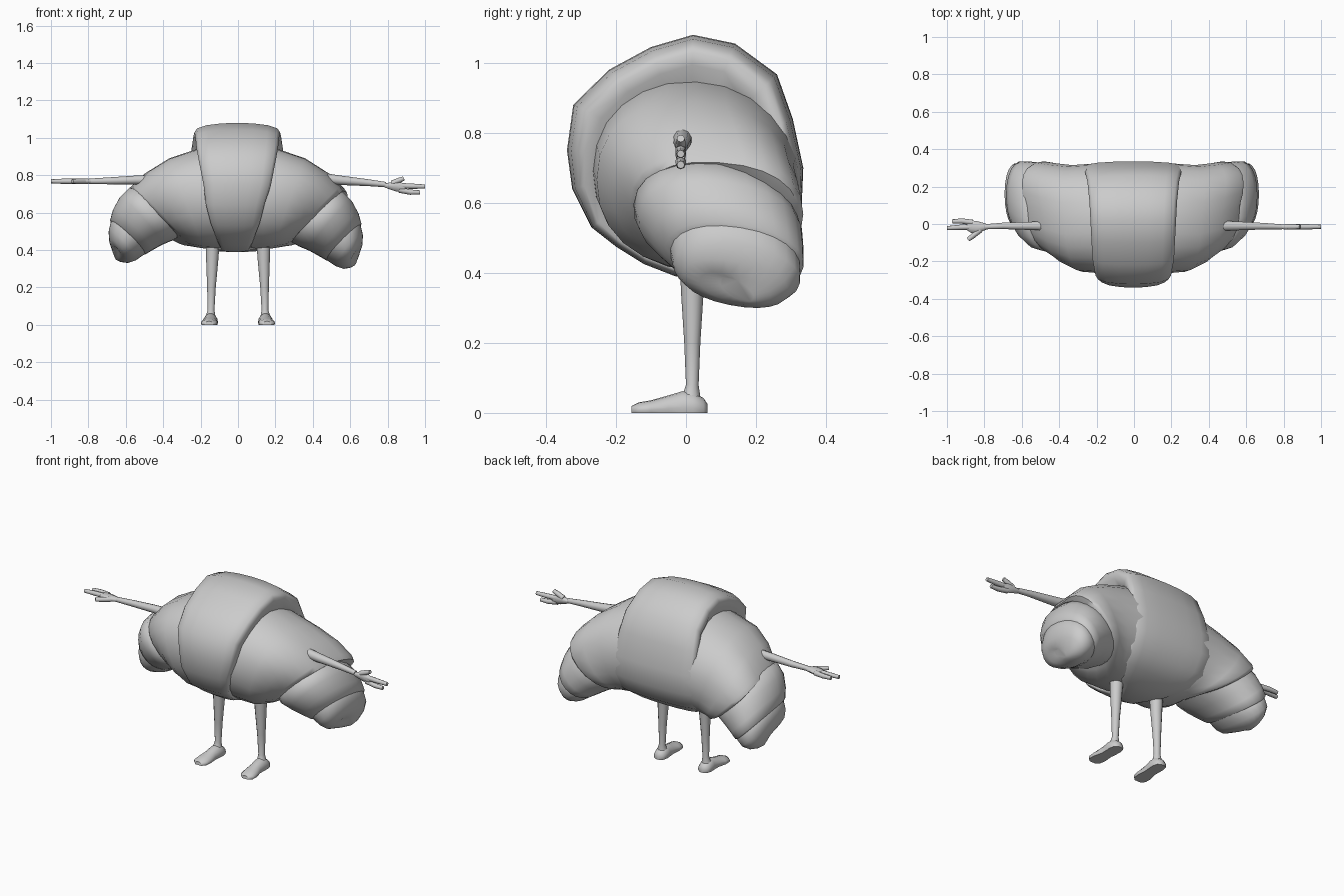
import bpy, bmesh, math
from mathutils import Vector

if "Cube" in bpy.data.objects:
    bpy.data.objects.remove(bpy.data.objects["Cube"])

grey = bpy.data.materials.new("pastry grey")
grey.diffuse_color = (0.6, 0.6, 0.6, 1)
grey.use_nodes = True
grey.node_tree.nodes["Principled BSDF"].inputs["Base Color"].default_value = grey.diffuse_color


def loft(name, rings, closed=False, angle=60):
    """Skin a list of point rings; cap the ends unless the rings form a loop."""
    bm = bmesh.new()
    vs = [[bm.verts.new(p) for p in r] for r in rings]
    n, m = len(vs[0]), len(vs)
    for i in range(m if closed else m - 1):
        a, b = vs[i], vs[(i + 1) % m]
        for j in range(n):
            k = (j + 1) % n
            bm.faces.new((a[j], a[k], b[k], b[j]))
    if not closed:
        bm.faces.new(vs[0][::-1])
        bm.faces.new(vs[-1])
    bmesh.ops.recalc_face_normals(bm, faces=bm.faces)
    me = bpy.data.meshes.new(name)
    bm.to_mesh(me)
    bm.free()
    me.materials.append(grey)
    ob = bpy.data.objects.new(name, me)
    bpy.context.collection.objects.link(ob)
    bpy.ops.object.select_all(action='DESELECT')
    ob.select_set(True)
    bpy.context.view_layer.objects.active = ob
    bpy.ops.object.shade_smooth_by_angle(angle=math.radians(angle))
    return ob


def roll_ring(s, bx, bz, tx, tz, yf, yb, tilt=0.015, lean=0.0, skew=0.0, power=1.0, n=24):
    """Oval ring between an inner bottom point and an outer top point."""
    out = []
    for i in range(n):
        a = 2 * math.pi * i / n
        c, d = (math.copysign(abs(f) ** power, f) for f in (math.cos(a), math.sin(a)))
        u = (1 + d) / 2
        y = (yf + yb) / 2 + c * (yb - yf) / 2 + lean * d
        x = bx + (tx - bx) * u + skew * max(c, 0)
        out.append((s * x, y, bz + (tz - bz) * u - tilt * c))
    return out


def tube(name, pts, n=10):
    """Round tube through (x, y, z, radius) points."""
    P = [Vector(p[:3]) for p in pts]
    rings = []
    for i, p in enumerate(P):
        t = (P[min(i + 1, len(P) - 1)] - P[max(i - 1, 0)]).normalized()
        u = t.cross(Vector((0, 1, 0)) if abs(t.y) < 0.8 else Vector((1, 0, 0))).normalized()
        v = t.cross(u)
        rings.append([p + pts[i][3] * (u * math.cos(2 * math.pi * j / n) + v * math.sin(2 * math.pi * j / n))
                      for j in range(n)])
    return loft(name, rings)


# Middle dough rolls, one each side
middle = [(0, .41, 0, .95, -.27, .33), (.12, .405, .20, .945, -.265, .325),
          (.19, .41, .36, .89, -.255, .315), (.235, .42, .47, .82, -.21, .325),
          (.26, .425, .55, .74, -.16, .335), (.275, .435, .565, .715, -.14, .325),
          (.31, .46, .54, .69, -.10, .29)]
# End rolls and the knobs they wrap around
end_roll = [(.26, .46, .48, .70, -.10, .28), (.32, .425, .56, .71, -.15, .315),
            (.38, .40, .61, .66, -.135, .33), (.435, .37, .645, .595, -.095, .335),
            (.47, .35, .66, .54, -.06, .335), (.49, .355, .65, .51, -.03, .315)]
knob = [(.43, .39, .60, .58, -.04, .30), (.475, .35, .655, .535, -.045, .325),
        (.52, .32, .668, .48, -.035, .325), (.56, .308, .665, .43, -.01, .29),
        (.595, .318, .65, .39, .04, .24), (.615, .335, .64, .37, .10, .19)]
for s, side in ((1, "right"), (-1, "left")):
    # The left end sits slightly higher and further out
    dx, dz = (0, 0) if s > 0 else (.024, .032)
    loft(side + "_middle_roll", [roll_ring(s, a, b, c + dx * c, d, e, f, skew=.07 * min(1, c / .5),
                                           power=1 - .13 * min(1, c / .45)) for a, b, c, d, e, f in middle])
    for name, data in (("_end_roll", end_roll), ("_end_knob", knob)):
        loft(side + name, [roll_ring(s, a + dx, b + dz, c + dx, d + dz * .6, e, f, .03, .015, power=.92)
                           for a, b, c, d, e, f in data])

# Wide centre wrap: (y, z, half width), tapering down the front
wrap = [(-.03, .39, .07), (-.12, .425, .085), (-.2, .475, .10), (-.27, .53, .12), (-.325, .64, .145),
        (-.34, .75, .165), (-.322, .88, .185), (-.22, .98, .20), (-.1, 1.045, .205),
        (.02, 1.08, .21), (.14, 1.055, .215), (.26, .967, .225), (.305, .84, .235),
        (.335, .7, .24), (.33, .58, .24), (.28, .48, .23), (.2, .42, .20), (.08, .39, .14)]
section = [(-.95, .62), (-1.06, .76), (-1.09, .86), (-1.02, .92), (-.78, .966), (-.4, .993), (0, 1.0),
           (.4, .993), (.78, .966), (1.02, .92), (1.09, .86), (1.06, .76), (.95, .62)]
rings = []
for y, z, w in wrap:
    # Edges stay tight to the dough low down and round off over the top and front
    t = .4 + .6 * min(1, max(0, (z - .5) / (.25 if y < 0 else .5)))
    shift = -.015 if y < 0 and z < .7 else -.004
    rings.append([(w * fx + shift, .01 + (y - .01) * (1 - (1 - k) * t),
                   .72 + (z - .72) * (1 - (1 - k) * t)) for fx, k in section])
loft("centre_wrap", rings, closed=True)

# Legs and feet
for s, side in ((1, "right"), (-1, "left")):
    tube(side + "_leg", [(s * .135, .02, .48, .04), (s * .138, .018, .34, .032),
                         (s * .142, .018, .2, .023), (s * .144, .018, .08, .018),
                         (s * .146, .016, .05, .025), (s * .146, .012, .03, .032)], 12)
    foot = []
    for y, w, h, dx in ((.062, .012, .025, 0), (.05, .032, .042, 0), (.02, .04, .06, 0),
                        (-.01, .038, .062, 0), (-.05, .036, .05, .002), (-.1, .045, .036, .006),
                        (-.135, .042, .03, .008), (-.155, .022, .02, .008)):
        # Flat sole with a rounded upper
        foot.append([(s * (.147 + dx) + w * math.cos(a), y, h * (.25 + .75 * math.sin(a)))
                     for a in [math.pi * j / 8 for j in range(9)]]
                    + [(s * (.147 + dx) - w * .9, y, 0), (s * (.147 + dx) + w * .9, y, 0)])
    loft(side + "_foot", foot, angle=50)

# Arms
tube("right_arm", [(.47, -.01, .782, .028), (.55, -.01, .773, .025), (.7, -.012, .76, .018),
                   (.79, -.015, .75, .014)])
tube("left_arm", [(-.47, -.01, .775, .026), (-.55, -.01, .775, .023), (-.7, -.01, .77, .018),
                  (-.8, -.015, .768, .014)])


# Hands: flat palm, two long fingers and a thumb
def hand(side, place):
    palm = []
    for t, w, h, c in ((0, .012, .012, 0), (.03, .024, .015, -.002), (.06, .034, .016, -.004),
                       (.09, .033, .015, 0), (.11, .024, .012, .004)):
        palm.append([place(t, c + w * math.cos(a), h * math.sin(a))
                     for a in [2 * math.pi * j / 10 for j in range(10)]])
    loft(side + "_palm", palm)
    for name, pts in (("finger_1", ((.08, .022), (.14, .03), (.19, .028))),
                      ("finger_2", ((.08, -.002), (.15, -.004), (.218, -.008))),
                      ("thumb", ((.04, -.018), (.08, -.05), (.105, -.07)))):
        tube(side + "_" + name, [(*place(t, c, 0), r) for (t, c), r in zip(pts, (.015, .014, .011))], 8)


hand("left", lambda t, c, h: (-.782 - t, -.014 + c, .768 + h))
hand("right", lambda t, c, h: (.782 + t, -.015 + h, .748 - c * (.6 if c < 0 else 1) - .06 * t))
